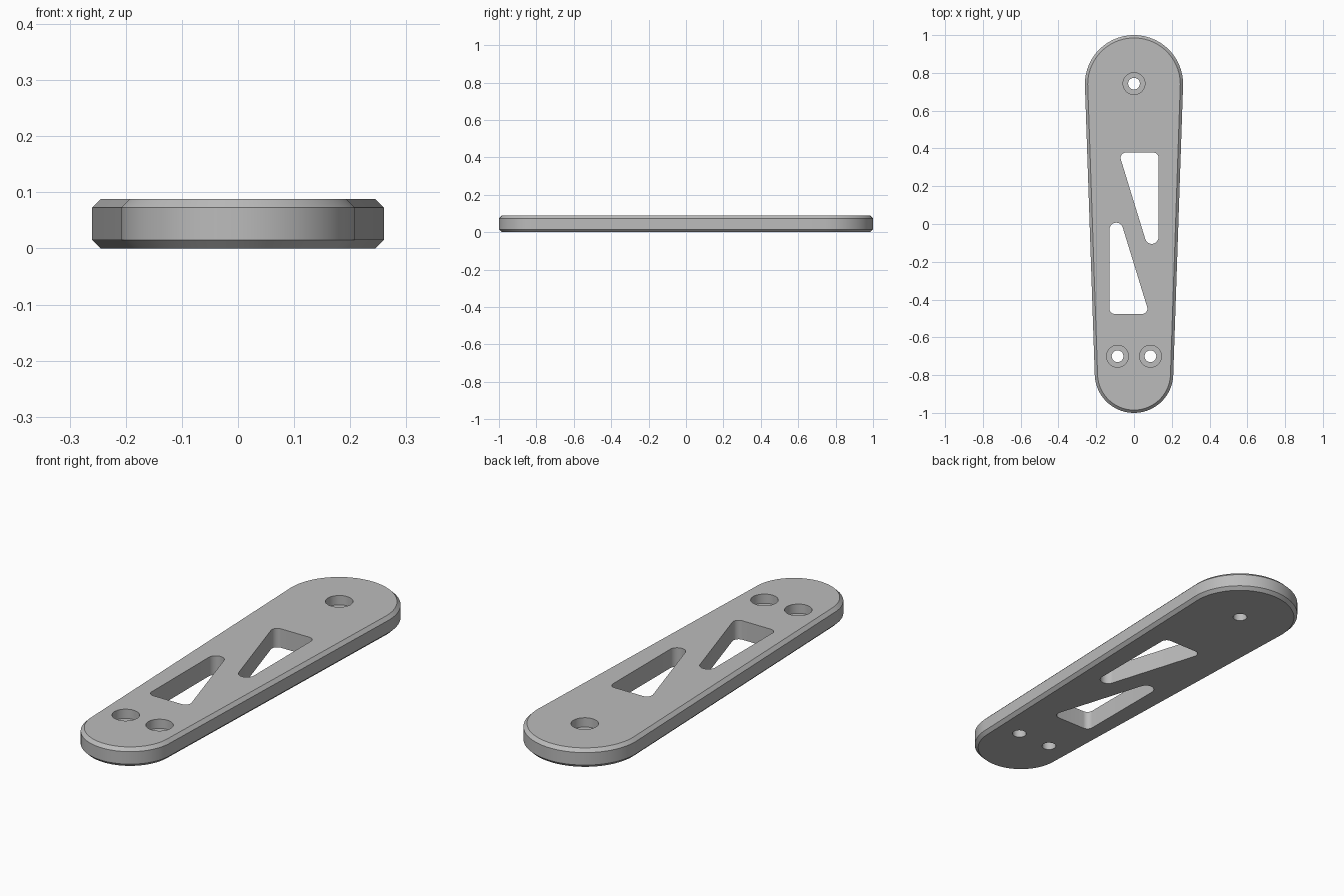
import bpy
import bmesh
from math import pi, cos, sin, radians
from mathutils import Vector
from mathutils.geometry import convex_hull_2d

old = bpy.data.objects.get("Cube")
if old:
    bpy.data.objects.remove(old, do_unlink=True)

THICK, CHAMFER = 0.088, 0.015
BORE_DEPTH = 0.043

grey = bpy.data.materials.new("plain grey")
grey.use_nodes = True
colour = (0.5, 0.5, 0.5, 1)
grey.diffuse_color = colour
grey.node_tree.nodes["Principled BSDF"].inputs["Base Color"].default_value = colour


def arc(x, y, r, start, end, steps):
    return [Vector((x + r * cos(start + (end - start) * i / steps),
                    y + r * sin(start + (end - start) * i / steps)))
            for i in range(steps + 1)]


def outline(inset):
    """Two half circles of different size joined by straight sides."""
    big, small = 0.26, 0.208
    return (arc(0, 1 - big, big - inset, 0, pi, 48)
            + arc(0, small - 1, small - inset, pi, 2 * pi, 48))


def loft(name, layers):
    """Solid from matching outlines stacked at rising heights."""
    bm = bmesh.new()
    rings = [[bm.verts.new((p.x, p.y, z)) for p in pts] for pts, z in layers]
    n = len(rings[0])
    for low, high in zip(rings, rings[1:]):
        for i in range(n):
            j = (i + 1) % n
            bm.faces.new((low[i], low[j], high[j], high[i]))
    bm.faces.new(rings[0][::-1])
    bm.faces.new(rings[-1])
    bmesh.ops.recalc_face_normals(bm, faces=bm.faces)
    mesh = bpy.data.meshes.new(name)
    bm.to_mesh(mesh)
    bm.free()
    mesh.materials.append(grey)
    obj = bpy.data.objects.new(name, mesh)
    bpy.context.collection.objects.link(obj)
    return obj


# Plate with chamfered top and bottom rims
plate = loft("lever_plate", [
    (outline(CHAMFER), 0), (outline(0), CHAMFER),
    (outline(0), THICK - CHAMFER), (outline(CHAMFER), THICK)])

cutters = []

# Two rounded triangular windows, one the half turn of the other
corners = [(0.102, 0.35, 0.028), (-0.043, 0.35, 0.028), (0.094, -0.069, 0.036)]
points = [p for x, y, r in corners for p in arc(x, y, r, 0, 2 * pi, 48)[:-1]]
window = [points[i] for i in convex_hull_2d(points)]
turned = [Vector((-p.x, -0.098 - p.y)) for p in window]
for name, shape in (("window_cutter_rear", window), ("window_cutter_front", turned)):
    cutters.append(loft(name, [(shape, -0.1), (shape, 0.2)]))

# Counterbored screw holes
for x, y in ((0, 0.743), (-0.087, -0.7), (0.087, -0.7)):
    hole = arc(x, y, 0.031, 0, 2 * pi, 40)[:-1]
    bore = arc(x, y, 0.058, 0, 2 * pi, 40)[:-1]
    floor = THICK - BORE_DEPTH
    cutters.append(loft("screw_hole_cutter",
                        [(hole, -0.1), (hole, floor), (bore, floor), (bore, 0.2)]))

# Cut the openings and bake the result
bpy.context.view_layer.objects.active = plate
plate.select_set(True)
for cutter in cutters:
    mod = plate.modifiers.new("cut", "BOOLEAN")
    mod.operation = "DIFFERENCE"
    mod.solver = "EXACT"
    mod.object = cutter
    bpy.ops.object.modifier_apply(modifier=mod.name)
    bpy.data.objects.remove(cutter, do_unlink=True)

bpy.ops.object.shade_smooth_by_angle(angle=radians(30))
